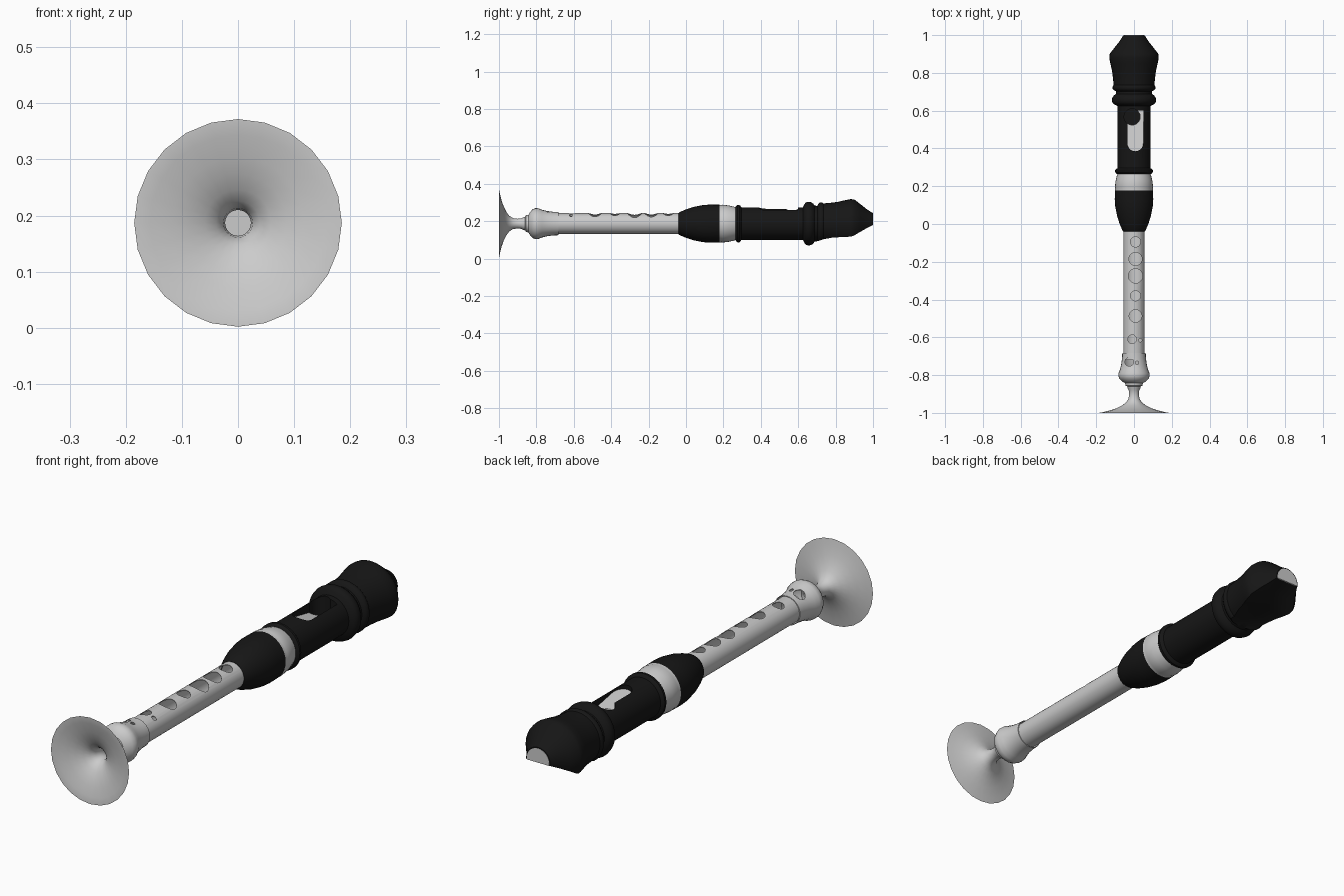
import bpy, bmesh, math

if "Cube" in bpy.data.objects:
    bpy.data.objects.remove(bpy.data.objects["Cube"])

CZ = 0.187  # height of the instrument's axis
black = bpy.data.materials.new("black_plastic")
black.diffuse_color = (0.008, 0.008, 0.008, 1)
black.use_nodes = True
black.node_tree.nodes["Principled BSDF"].inputs["Base Color"].default_value = black.diffuse_color


def loft(name, rings, mat=None, closed=False):
    """Skin a list of equal rings; closed joins last to first, otherwise both ends are capped."""
    bm = bmesh.new()
    rs = [[bm.verts.new(p) for p in r] for r in rings]
    n = len(rs[0])
    pairs = list(zip(rs, rs[1:])) + ([(rs[-1], rs[0])] if closed else [])
    for a, b in pairs:
        for i in range(n):
            j = (i + 1) % n
            bm.faces.new((a[i], a[j], b[j], b[i]))
    if not closed:
        bm.faces.new(rs[0])
        bm.faces.new(rs[-1])
    bmesh.ops.recalc_face_normals(bm, faces=bm.faces)
    me = bpy.data.meshes.new(name)
    bm.to_mesh(me)
    bm.free()
    ob = bpy.data.objects.new(name, me)
    bpy.context.collection.objects.link(ob)
    if mat:
        me.materials.append(mat)
    return ob


def lathe(name, profile, mat=None, wall=None, n=24):
    """Turn (y, r) points about the axis; wall makes a thin open shell."""
    pts = list(profile)
    if wall:
        pts += [(y, r - wall) for y, r in reversed(profile)]
    rings = [[(r * math.sin(2 * math.pi * i / n), y, CZ + r * math.cos(2 * math.pi * i / n))
              for i in range(n)] for y, r in pts]
    return loft(name, rings, mat, closed=bool(wall))


def column(name, outline, z0, z1):
    return loft(name, [[(x, y, z) for x, y in outline] for z in (z0, z1)])


def circle(x, y, r, n=20):
    return [(x + r * math.cos(2 * math.pi * i / n), y + r * math.sin(2 * math.pi * i / n))
            for i in range(n)]


def carve(ob, cutters):
    for c in cutters:
        m = ob.modifiers.new("cut", 'BOOLEAN')
        m.operation, m.solver, m.object = 'DIFFERENCE', 'EXACT', c
    bpy.context.view_layer.update()
    dg = bpy.context.evaluated_depsgraph_get()
    me = bpy.data.meshes.new_from_object(ob.evaluated_get(dg))
    ob.modifiers.clear()
    ob.data = me


def hole_cutters(holes):
    return [column("hole_cutter", circle(x, y, r), CZ, 0.4) for x, y, r in holes]


# Foot joint: flared bell, thin neck and bulb with a double hole
foot = lathe("foot_bell", [
    (-1.0, .185), (-.995, .16), (-.985, .12), (-.974, .09), (-.96, .062), (-.945, .042),
    (-.925, .029), (-.9, .026), (-.88, .028), (-.868, .034), (-.86, .036), (-.856, .045),
    (-.842, .047), (-.835, .06), (-.82, .077), (-.805, .083), (-.79, .082), (-.77, .074),
    (-.74, .067), (-.71, .063), (-.683, .062)], wall=.003)
foot_cut = hole_cutters([(-.025, -.73, .023), (.016, -.735, .009)])
carve(foot, foot_cut)

# Middle tube with finger holes
tube = lathe("finger_tube", [(-.72, .056), (.18, .056)], wall=.003, n=32)
tube_cut = hole_cutters([(.008, -.095, .027), (.008, -.185, .035), (.008, -.275, .038),
                         (.008, -.38, .027), (.008, -.487, .034), (-.01, -.61, .023),
                         (.033, -.615, .009)])
carve(tube, tube_cut)

# Swollen black socket and the grey band behind it
socket = lathe("socket", [(-.04, .057), (-.035, .061), (0, .076), (.04, .089), (.09, .099),
                          (.13, .102), (.178, .101)], black, wall=.006, n=32)
band = lathe("band", [(.175, .098), (.178, .101), (.192, .1), (.196, .101), (.23, .097),
                      (.255, .091), (.268, .087)], n=32)

# Head: ringed barrel, beads and beak
head = lathe("head", [
    (.262, .086), (.268, .094), (.275, .1), (.285, .1), (.292, .094), (.296, .087),
    (.625, .087), (.634, .105), (.642, .114), (.655, .117), (.668, .115), (.68, .107),
    (.688, .096), (.702, .095), (.708, .107), (.716, .113), (.728, .113), (.735, .108),
    (.77, .111), (.81, .116), (.85, .125), (.88, .131), (.9, .129), (.93, .106),
    (.96, .082), (.985, .065), (.999, .057)], black, n=32)

# Concave undercut of the beak
under = [(.69, .07), (.72, .092), (.78, .107), (.84, .115), (.885, .122), (.93, .141),
         (.97, .157), (1.05, .19)]
beak_cut = loft("beak_cutter", [
    [(x, y, z + .015 - 1.5 * min(x * x, .015)) for y, z in under] + [(x, 1.05, -.2), (x, .69, -.2)]
    for x in [i * .02 for i in range(-9, 10)]])

# Window slot, round at one end, with a dark well at the other
slot = [(.049, .6), (-.035, .6)] + [
    (.007 - .042 * math.cos(math.pi * i / 10), .427 - .042 * math.sin(math.pi * i / 10))
    for i in range(11)]
slot_cut = column("slot_cutter", slot, .2, .4)
well_cut = column("well_cutter", circle(-.01, .567, .043), .13, .4)
carve(head, [beak_cut, slot_cut, well_cut])

# Sloping grey lip seen in the window
lip = loft("window_lip", [[(x, y, z) for y, z in
                           ((.38, .256), (.6, .214), (.6, .203), (.38, .203))]
                          for x in (-.0355, .0495)])
carve(lip, [well_cut])

# Grey end face of the mouthpiece
a0 = math.asin(-.008 / .053)
arch = [a0 + (math.pi - 2 * a0) * i / 14 for i in range(15)]
mouth = loft("mouth_end", [[(.053 * math.cos(a), y, CZ + .053 * math.sin(a)) for a in arch]
                           for y in (.995, 1.0)])

# Remove cutters, then smooth the parts
for c in [o for o in bpy.data.objects if "cutter" in o.name]:
    bpy.data.objects.remove(c)
for ob in (foot, tube, socket, band, head, lip, mouth):
    bpy.ops.object.select_all(action='DESELECT')
    ob.select_set(True)
    bpy.context.view_layer.objects.active = ob
    bpy.ops.object.shade_smooth_by_angle(angle=math.radians(40))
